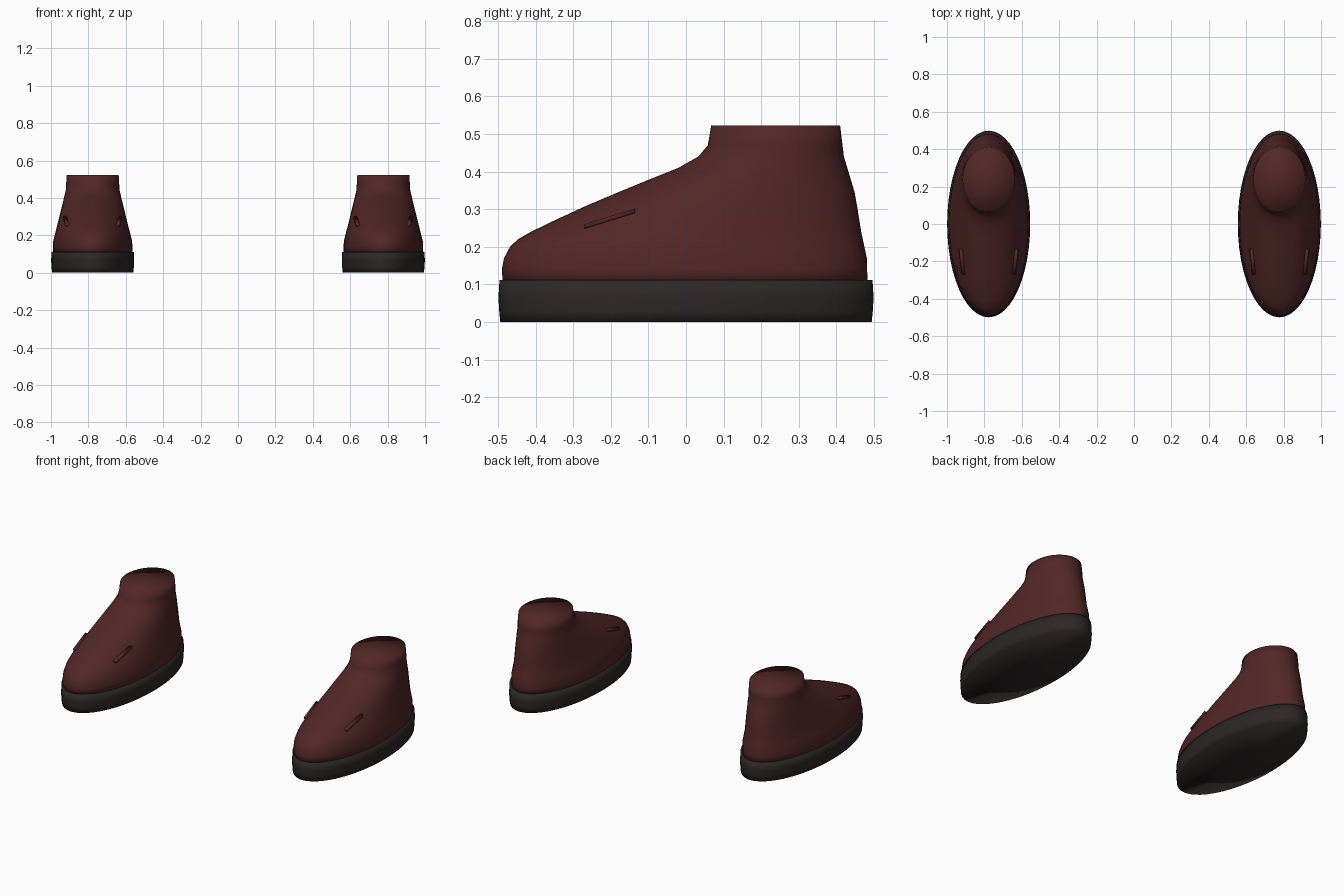
import bpy, bmesh, math
from mathutils import Vector

cube = bpy.data.objects.get("Cube")
if cube:
    bpy.data.objects.remove(cube, do_unlink=True)

SEGMENTS = 48
SPACING = 0.777


def material(name, colour):
    m = bpy.data.materials.new(name)
    m.use_nodes = True
    m.diffuse_color = (*colour, 1)
    m.node_tree.nodes["Principled BSDF"].inputs["Base Color"].default_value = (*colour, 1)
    return m


leather = material("dark red leather", (0.085, 0.02, 0.02))
rubber = material("black brown rubber", (0.026, 0.02, 0.02))


def finish(bm, name, mat, x):
    bmesh.ops.recalc_face_normals(bm, faces=bm.faces)
    for f in bm.faces:
        f.smooth = True
    mesh = bpy.data.meshes.new(name)
    bm.to_mesh(mesh)
    bm.free()
    mesh.materials.append(mat)
    ob = bpy.data.objects.new(name, mesh)
    ob.location.x = x
    bpy.context.collection.objects.link(ob)
    return ob


def loft(name, rings, mat, x):
    """Stack of level ellipses: height, front y, back y, half width."""
    bm = bmesh.new()
    loops = []
    for z, front, back, half in rings:
        mid, reach = (front + back) / 2, (back - front) / 2
        angles = [math.tau * i / SEGMENTS for i in range(SEGMENTS)]
        loops.append([bm.verts.new((half * math.cos(a), mid + reach * math.sin(a), z))
                      for a in angles])
    for low, high in zip(loops, loops[1:]):
        for i in range(SEGMENTS):
            j = (i + 1) % SEGMENTS
            bm.faces.new((low[i], low[j], high[j], high[i]))
    # closed ends, fanned from the middle
    for loop in (loops[0], loops[-1]):
        hub = bm.verts.new(sum((v.co for v in loop), Vector()) / SEGMENTS)
        for i in range(SEGMENTS):
            bm.faces.new((loop[i], loop[(i + 1) % SEGMENTS], hub))
    return finish(bm, name, mat, x)


def blend(table, z):
    """Straight-line lookup in a table of (height, value)."""
    for (z0, v0), (z1, v1) in zip(table, table[1:]):
        if z <= z1:
            return v0 + (v1 - v0) * (z - z0) / (z1 - z0)
    return table[-1][1]


# outline of the toe and instep, heel and width against height
toe = [(0.10, -0.487), (0.14, -0.490), (0.17, -0.484), (0.20, -0.468), (0.22, -0.447),
       (0.24, -0.412), (0.27, -0.350), (0.31, -0.263), (0.345, -0.18), (0.38, -0.095),
       (0.41, -0.02), (0.44, 0.033), (0.47, 0.058), (0.522, 0.067)]
heel = [(0.10, 0.483), (0.17, 0.481), (0.24, 0.466), (0.34, 0.450), (0.44, 0.420), (0.522, 0.410)]
width = [(0.10, 0.214), (0.17, 0.211), (0.24, 0.193), (0.34, 0.168), (0.44, 0.144), (0.522, 0.139)]
upper_rings = [(z, y, blend(heel, z), blend(width, z)) for z, y in toe]

sole_rings = [(0.0, -0.494, 0.494, 0.217), (0.03, -0.497, 0.497, 0.220),
              (0.065, -0.499, 0.499, 0.222), (0.112, -0.496, 0.496, 0.220)]


def side_strip(name, side, x):
    """Thin raised strip lying along the flank."""
    start, end = Vector((0.138, -0.270, 0.254)), Vector((0.152, -0.135, 0.296))
    bm = bmesh.new()
    corners = []
    for p in (start, end):
        for dx, dz in ((-0.012, -0.006), (0.008, -0.006), (0.005, 0.006), (-0.012, 0.006)):
            corners.append(bm.verts.new((side * (p.x + dx), p.y, p.z + dz)))
    a, b = corners[:4], corners[4:]
    bm.faces.new(a)
    bm.faces.new(b)
    for i in range(4):
        j = (i + 1) % 4
        bm.faces.new((a[i], a[j], b[j], b[i]))
    return finish(bm, name, leather, x)


# the pair
for label, sign in (("left", 1), ("right", -1)):
    x = sign * SPACING
    loft(label + "_sole", sole_rings, rubber, x)
    loft(label + "_upper", upper_rings, leather, x)
    for where, side in (("outer", sign), ("inner", -sign)):
        side_strip(f"{label}_{where}_strip", side, x)
